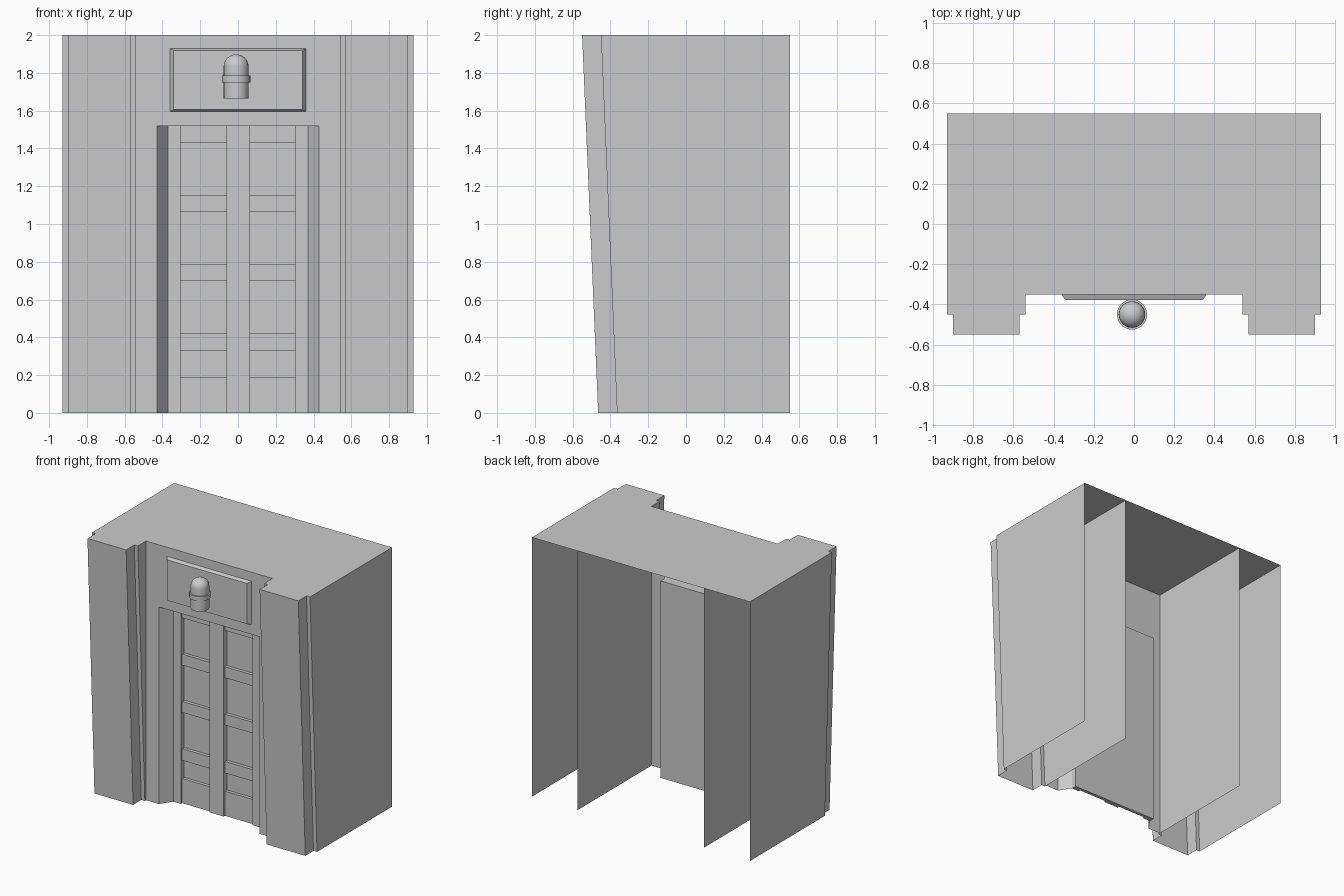
import bpy, bmesh, math

cube = bpy.data.objects.get("Cube")
if cube:
    bpy.data.objects.remove(cube, do_unlink=True)

grey = bpy.data.materials.new("plain grey")
grey.use_nodes = True
colour = (0.6, 0.6, 0.6, 1)
grey.diffuse_color = colour
grey.node_tree.nodes["Principled BSDF"].inputs["Base Color"].default_value = colour

HEIGHT, BACK, WALL = 2.0, 0.55, -0.35    # overall height, rear edge, recessed front wall
INNER, LEAN = 0.54, 0.085                # inner wall x, lean of the pillar fronts
DOOR_TOP, DOOR_BACK = 1.52, WALL + 0.13


def finish(name, bm):
    mesh = bpy.data.meshes.new(name)
    bm.to_mesh(mesh)
    bm.free()
    mesh.materials.append(grey)
    obj = bpy.data.objects.new(name, mesh)
    bpy.context.collection.objects.link(obj)
    return obj


def add_face(bm, points):
    bm.faces.new([bm.verts.new(p) for p in points])


def sheet(name, low, high, bottom, top):
    """Upright sheet between two matching plan outlines."""
    bm = bmesh.new()
    lower = [bm.verts.new((x, y, bottom)) for x, y in low]
    upper = [bm.verts.new((x, y, top)) for x, y in high]
    for i in range(len(low) - 1):
        bm.faces.new((lower[i], lower[i + 1], upper[i + 1], upper[i]))
    return finish(name, bm)


def board(name, x0, x1, front, z0, z1):
    """Raised board on the door panel, open at the rear."""
    bm = bmesh.new()
    bmesh.ops.create_cube(bm, size=1)
    for v in bm.verts:
        v.co = (x0 if v.co.x < 0 else x1, front if v.co.y < 0 else DOOR_BACK,
                z0 if v.co.z < 0 else z1)
    return finish(name, bm)


# Pillars with stepped, leaning fronts, outer sides and inner walls
pillar = [(-0.93, BACK), (-0.93, -0.45), (-0.90, -0.45), (-0.90, -0.55),
          (-0.57, -0.55), (-0.57, -0.45), (-INNER, -0.45), (-INNER, BACK)]
foot = [(x, y + LEAN if y < 0 else y) for x, y in pillar]
sheet("right_pillar", foot, pillar, 0, HEIGHT)
mirror = lambda path: [(-x, y) for x, y in reversed(path)]
sheet("left_pillar", mirror(foot), mirror(pillar), 0, HEIGHT)

# Roof following the pillar outline
roof = bmesh.new()
outline = pillar[:-1] + [(-INNER, WALL)]
add_face(roof, [(x, y, HEIGHT) for x, y in outline + mirror(outline)])
finish("roof", roof)

# Recessed front wall around the door opening
wall = bmesh.new()
for x0, x1, z0 in ((-INNER, -0.43, 0), (-0.43, 0.43, DOOR_TOP), (0.43, INNER, 0)):
    add_face(wall, [(x0, WALL, z0), (x1, WALL, z0), (x1, WALL, HEIGHT), (x0, WALL, HEIGHT)])
finish("front_wall", wall)

# Splayed door jambs with the door panel behind, and the lintel
jamb = [(-0.43, WALL), (-0.37, WALL + 0.09), (-0.37, DOOR_BACK)]
niche = jamb + mirror(jamb)
sheet("door_panel", niche, niche, 0, DOOR_TOP)
lintel = bmesh.new()
add_face(lintel, [(x, y, DOOR_TOP) for x, y in niche])
finish("door_lintel", lintel)

# Door posts and rails
for name, x0, x1 in (("right_post", -0.37, -0.305), ("centre_post", -0.062, 0.06),
                     ("left_post", 0.305, 0.37)):
    board(name, x0, x1, WALL + 0.09, 0, DOOR_TOP)
for z0, z1 in ((0, 0.19), (0.33, 0.42), (0.70, 0.785), (1.065, 1.15), (1.43, DOOR_TOP)):
    board("right_rail", -0.305, -0.062, WALL + 0.105, z0, z1)
    board("left_rail", 0.06, 0.305, WALL + 0.105, z0, z1)

# Bevelled plate above the door
plate = bmesh.new()
rings = []
for y, inset in ((WALL, 0), (WALL - 0.028, 0.018)):
    x, z0, z1 = 0.36 - inset, 1.595 + inset * 0.6, 1.93 - inset * 0.6
    rings.append([plate.verts.new((px, y, pz)) for px, pz in
                  ((-x, z0), (x, z0), (x, z1), (-x, z1))])
for i in range(4):
    j = (i + 1) % 4
    plate.faces.new((rings[0][i], rings[0][j], rings[1][j], rings[1][i]))
plate.faces.new(rings[1])
finish("lamp_plate", plate)

# Domed lamp turned from a profile
profile = [(0, 1.665), (0.066, 1.665), (0.066, 1.75), (0.075, 1.75),
           (0.075, 1.785), (0.066, 1.785), (0.066, 1.835)]
profile += [(0.066 * math.cos(a), 1.835 + 0.063 * math.sin(a))
            for a in (math.pi / 2 * i / 6 for i in range(1, 7))]
lamp = bmesh.new()
verts = [lamp.verts.new((r, 0, z)) for r, z in profile]
edges = [lamp.edges.new(pair) for pair in zip(verts, verts[1:])]
bmesh.ops.spin(lamp, geom=verts + edges, cent=(0, 0, 0), axis=(0, 0, 1),
               angle=math.tau, steps=24, use_duplicate=False)
bmesh.ops.remove_doubles(lamp, verts=lamp.verts, dist=0.0005)
bmesh.ops.recalc_face_normals(lamp, faces=lamp.faces)
lamp_obj = finish("lamp", lamp)
lamp_obj.location = (-0.01, -0.45, 0)
bpy.ops.object.select_all(action="DESELECT")
lamp_obj.select_set(True)
bpy.context.view_layer.objects.active = lamp_obj
bpy.ops.object.shade_smooth_by_angle(angle=math.radians(35))
